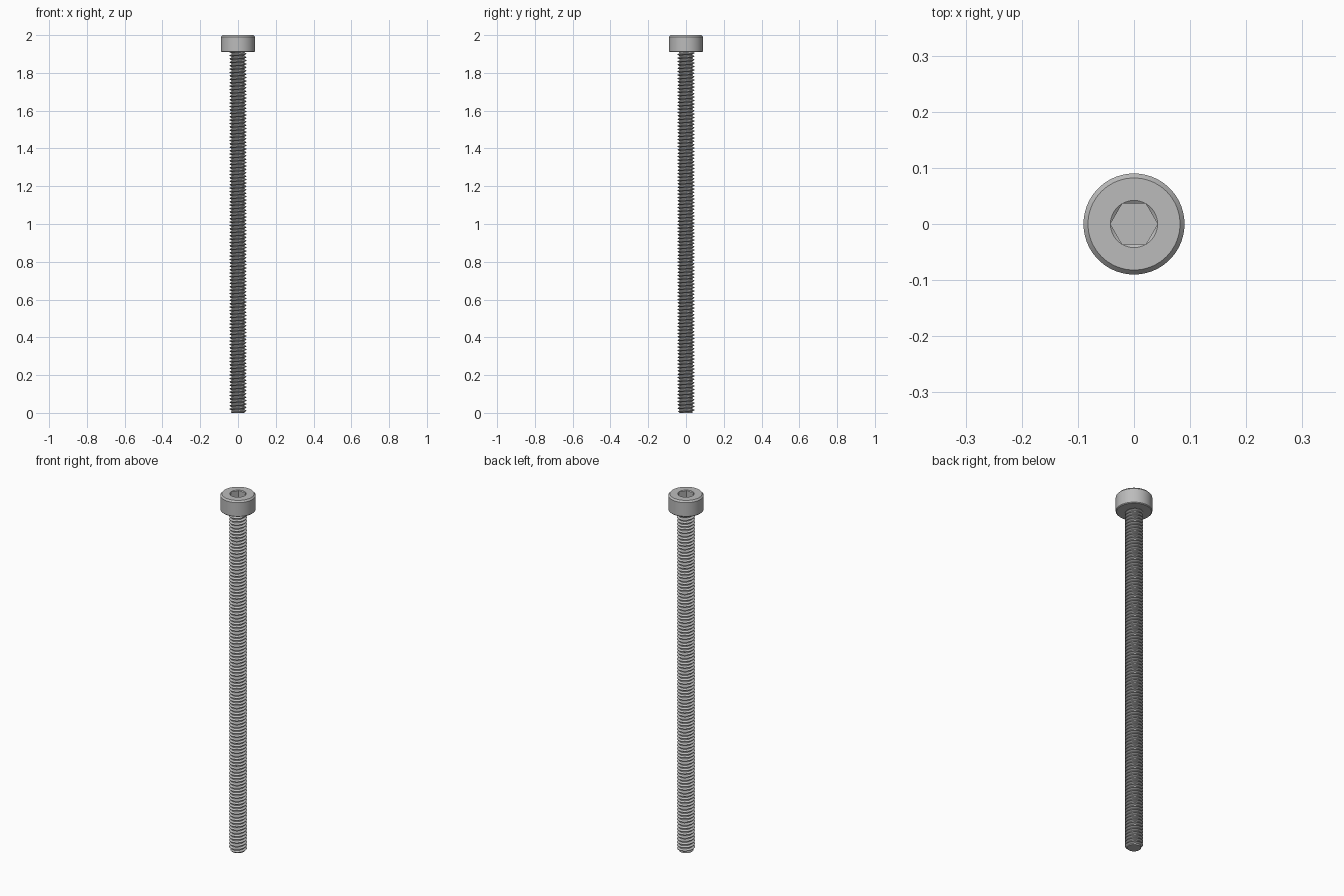
import bpy, bmesh
from math import sin, cos, pi, tau

cube = bpy.data.objects.get("Cube")
if cube:
    bpy.data.objects.remove(cube, do_unlink=True)

steel = bpy.data.materials.new("steel_grey")
steel.use_nodes = True
grey = (0.5, 0.5, 0.5, 1)
steel.diffuse_color = grey
steel.node_tree.nodes["Principled BSDF"].inputs["Base Color"].default_value = grey


def finish(bm, name):
    """Weld, orient and shade a part, then place it in the scene."""
    bmesh.ops.remove_doubles(bm, verts=bm.verts, dist=0.00005)
    bmesh.ops.recalc_face_normals(bm, faces=bm.faces)
    mesh = bpy.data.meshes.new(name)
    bm.to_mesh(mesh)
    bm.free()
    mesh.materials.append(steel)
    obj = bpy.data.objects.new(name, mesh)
    bpy.context.collection.objects.link(obj)
    bpy.ops.object.select_all(action="DESELECT")
    obj.select_set(True)
    bpy.context.view_layer.objects.active = obj
    bpy.ops.object.shade_smooth_by_angle(angle=pi / 7)


# Head: turned profile that blends into a countersunk hexagonal socket
SEGS = 72
TOP, UNDER = 2.0, 1.91
SOCKET, DEPTH = 0.042, 0.045


def hex_radius(a):
    return SOCKET * cos(pi / 6) / cos(a % (pi / 3) - pi / 6)


def turned(r, z):
    return [(r * cos(a), r * sin(a), z) for a in angles]


angles = [tau * i / SEGS for i in range(SEGS)]
outline = [(0.086, UNDER), (0.09, UNDER + 0.004), (0.09, TOP - 0.009),
           (0.082, TOP), (SOCKET, TOP)]
rings = [turned(r, z) for r, z in outline]
hex_points = [(hex_radius(a) * cos(a), hex_radius(a) * sin(a), hex_radius(a))
              for a in angles]
rings.append([(x, y, TOP - (SOCKET - r) * 0.7) for x, y, r in hex_points])
rings.append([(x, y, TOP - DEPTH) for x, y, r in hex_points])

bm = bmesh.new()
rows = [[bm.verts.new(p) for p in ring] for ring in rings]
for low, high in zip(rows, rows[1:]):
    for i in range(SEGS):
        j = (i + 1) % SEGS
        bm.faces.new((low[i], low[j], high[j], high[i]))
bm.faces.new(rows[0])
bm.faces.new(rows[-1])
finish(bm, "socket_head")

# Threaded shaft: right-hand helical ridge swept from tip to head
TURN = 36
PITCH = 0.018
ROOT, CREST = 0.034, 0.045
SHAFT_TOP = UNDER + 0.004
section = [(0, ROOT), (0.25, ROOT), (0.5625, CREST), (0.6875, CREST)]
steps = int((SHAFT_TOP / PITCH + 3) * TURN)

bm = bmesh.new()
strip = []
for i in range(steps):
    a = tau * i / TURN
    row = []
    for offset, radius in section:
        z = PITCH * (i / TURN + offset - 2)
        z = min(max(z, 0), SHAFT_TOP)
        r = min(radius, ROOT + z)  # chamfered tip
        row.append(bm.verts.new((r * cos(a), r * sin(a), z)))
    strip.append(row)
for i in range(steps - TURN - 1):
    here = strip[i] + strip[i + TURN][:1]
    ahead = strip[i + 1] + strip[i + 1 + TURN][:1]
    for k in range(len(section)):
        bm.faces.new((here[k], ahead[k], ahead[k + 1], here[k + 1]))
bmesh.ops.remove_doubles(bm, verts=bm.verts, dist=0.00005)

# Flat end of the tip
bmesh.ops.create_circle(bm, cap_ends=True, segments=TURN, radius=ROOT)
finish(bm, "threaded_shaft")
